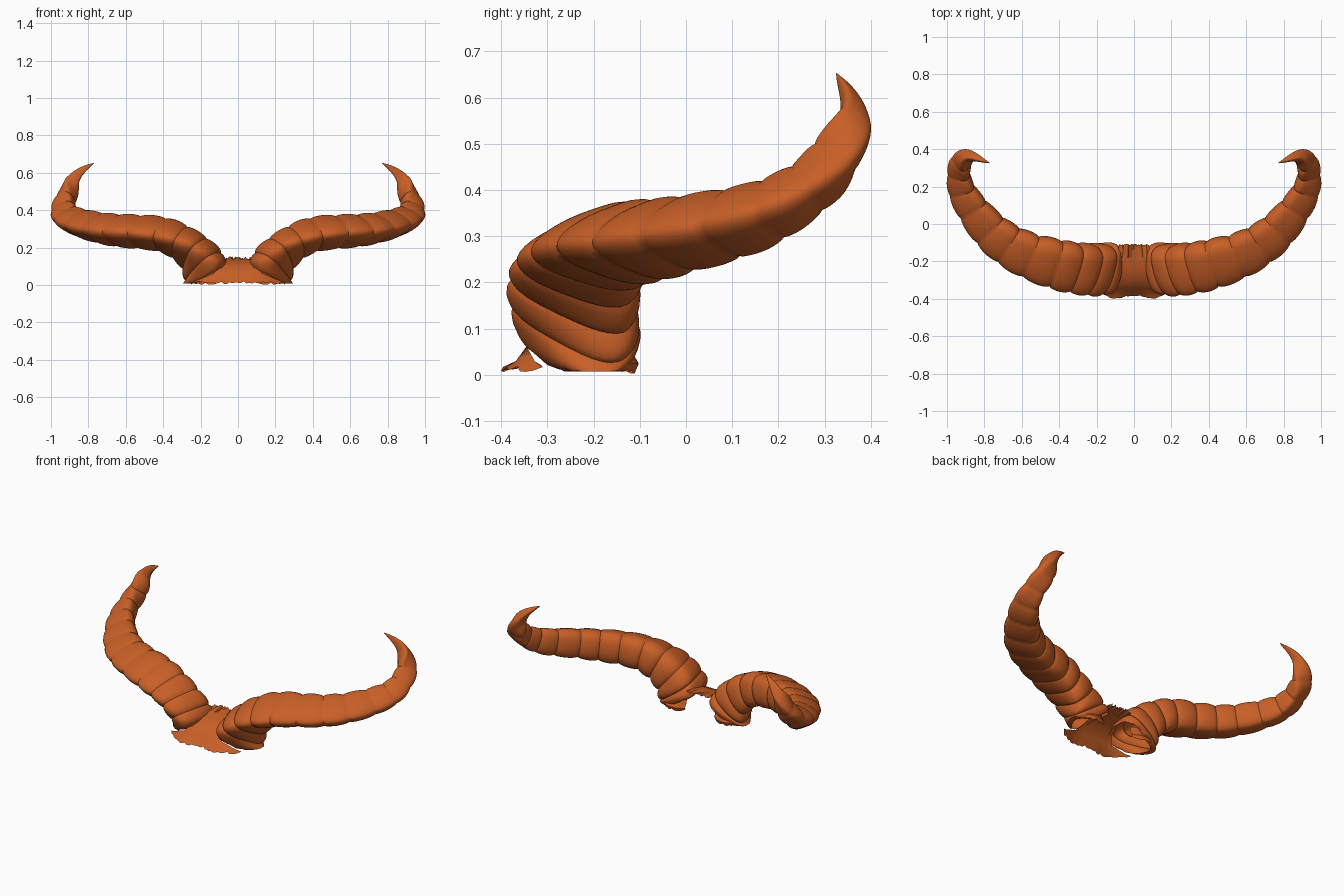
import bpy, bmesh, math, random
from mathutils import Vector

if "Cube" in bpy.data.objects:
    bpy.data.objects.remove(bpy.data.objects["Cube"])

random.seed(4)

horn_mat = bpy.data.materials.new("burnt_orange")
horn_mat.diffuse_color = (0.58, 0.115, 0.02, 1)
horn_mat.use_nodes = True
horn_mat.node_tree.nodes["Principled BSDF"].inputs["Base Color"].default_value = horn_mat.diffuse_color


def catmull(p0, p1, p2, p3, t):
    return [0.5 * (2 * b + (c - a) * t + (2 * a - 5 * b + 4 * c - d) * t * t
                   + (3 * b - a - 3 * c + d) * t ** 3)
            for a, b, c, d in zip(p0, p1, p2, p3)]


def loft(name, rings, closed, mirror=False):
    """Skin a list of point rows into a smooth surface."""
    bm = bmesh.new()
    rows = [[bm.verts.new(p) for p in r] for r in rings]
    n = len(rows[0])
    for a, b in zip(rows, rows[1:]):
        for i in range(n if closed else n - 1):
            j = (i + 1) % n
            bm.faces.new((a[i], a[j], b[j], b[i]))
    bmesh.ops.remove_doubles(bm, verts=bm.verts, dist=0.0002)
    bmesh.ops.recalc_face_normals(bm, faces=bm.faces)
    me = bpy.data.meshes.new(name)
    bm.to_mesh(me)
    bm.free()
    me.materials.append(horn_mat)
    ob = bpy.data.objects.new(name, me)
    bpy.context.collection.objects.link(ob)
    if mirror:
        ob.modifiers.new("mirror", 'MIRROR').use_mirror_merge = False
    bpy.ops.object.select_all(action='DESELECT')
    bpy.context.view_layer.objects.active = ob
    ob.select_set(True)
    bpy.ops.object.shade_smooth_by_angle(angle=math.radians(35))
    return ob


# Cross-section: low front ridge, top sloping up to the back, slanted underside
profile = [(1, -.08), (.88, .24), (.5, .58), (0, .85), (-.5, 1), (-.85, .78),
           (-1, .25), (-1, -.4), (-.8, -.87), (-.4, -.95), (.2, -.74), (.78, -.42)]
section = []
for i in range(len(profile)):
    q = [profile[(i + k) % len(profile)] for k in (-1, 0, 1, 2)]
    section += [catmull(*q, s / 3) for s in range(3)]

# Groove stations: x, y, z, half width, half height, upward slant of the front
stations = [
    (.145, -.235, .055, .124, .130, .25), (.18, -.245, .115, .134, .125, .28),
    (.235, -.245, .18, .135, .108, .20), (.32, -.237, .232, .132, .098, .08),
    (.42, -.215, .268, .130, .094, 0), (.55, -.175, .283, .120, .091, 0),
    (.67, -.115, .290, .110, .088, 0), (.77, -.035, .304, .100, .083, 0),
    (.86, .075, .326, .085, .078, 0), (.92, .175, .357, .072, .070, 0),
    (.937, .262, .403, .060, .062, 0), (.925, .332, .468, .055, .058, 0),
    (.877, .364, .564, .031, .038, 0), (.77, .325, .653, .0005, .0005, 0)]

# Segmented horn
STEPS = 10
ext = [[2 * a - b for a, b in zip(stations[0], stations[1])]] + stations
ext.append([2 * a - b for a, b in zip(stations[-1], stations[-2])])
samples = []
for s in range(len(stations) - 1):
    last = s == len(stations) - 2
    for k in range(STEPS + (1 if last else 0)):
        t = k / STEPS
        p = catmull(*ext[s:s + 4], t)
        f = .94 + .11 * math.sin(math.pi * t) ** .6 if 0 < t < 1 else .94
        if last:
            f = 1.0
            p[3] = .030 * (1 - t) ** .9 + .0003
            p[4] = .035 * (1 - t) ** .9 + .0003
            p[2] += .006 * math.sin(math.pi * t)
        samples.append((Vector(p[:3]), p[3] * f, p[4] * f, p[5]))

rings = []
for i, (c, a, b, slant) in enumerate(samples):
    tan = (samples[min(i + 1, len(samples) - 1)][0] - samples[max(i - 1, 0)][0]).normalized()
    u = tan.cross(Vector((0, 0, 1))).normalized()
    v = u.cross(tan).normalized()
    ring = []
    for pu, pv in section:
        p = c + u * (pu * a) + v * (pv * b)
        p.z += slant * pu * a
        if i == 0:
            p.z += random.uniform(-.006, .006)
        p.z = max(p.z, .008)
        ring.append(p)
    rings.append(ring)
loft("segmented_horn", rings, True, mirror=True)

# Saddle bridging the two horns, with a ragged flared skirt at the front
bridge = [(-.385, .012, .24), (-.368, .030, .21), (-.345, .062, .13), (-.31, .098, .10),
          (-.25, .125, .09), (-.18, .14, .09), (-.11, .145, .08)]
cols = 32
rows = []
for j, (y, z, w) in enumerate(bridge):
    row = []
    for i in range(cols + 1):
        x = w * (2 * i / cols - 1)
        flare = -.014 * math.exp(-((abs(x) - .1) / .04) ** 2) if j == 0 else 0
        curve = max(0, abs(x) - .12) ** 2 * 5 if j < 3 else 0
        jag = random.uniform(-.006, .008) if j in (0, len(bridge) - 1) else 0
        row.append((x, y + flare + curve + jag * .5, max(.004, z + jag)))
    rows.append(row)
loft("bridge", rows, False)

# Ragged fringe at the back of each horn base
rows = []
for y, z in [(-.125, .085), (-.117, .05), (-.102, .025), (-.11, .002)]:
    rows.append([(.1 + .15 * i / 12, y - .03 * abs(i / 6 - 1) ** 2,
                  z + (random.uniform(0, .015) if z < .01 else 0))
                 for i in range(13)])
loft("back_fringe", rows, False, mirror=True)
